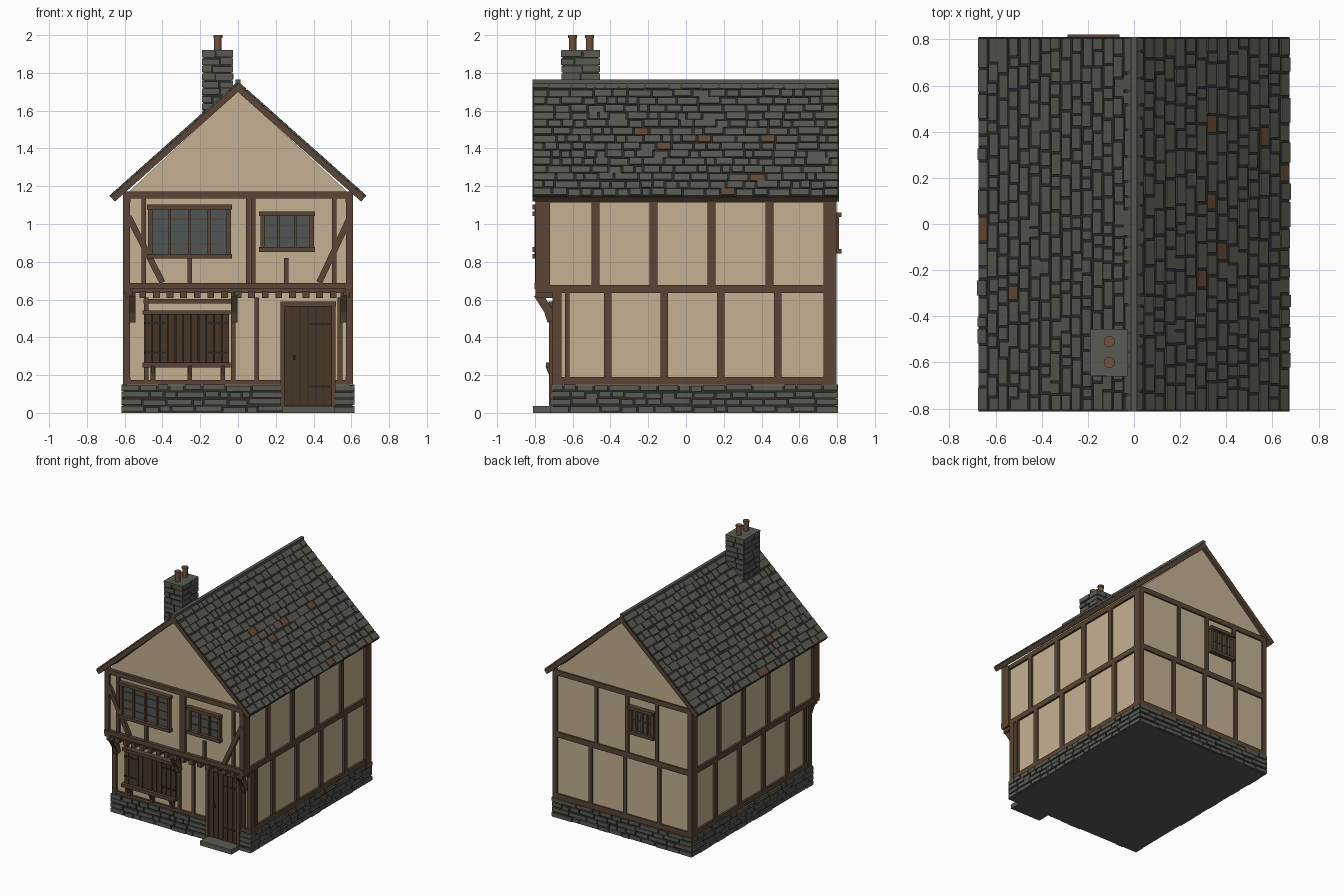
import bpy, bmesh, math, random
from mathutils import Matrix, Vector

random.seed(7)
cube = bpy.data.objects.get("Cube")
if cube:
    bpy.data.objects.remove(cube, do_unlink=True)


def material(name, r, g, b):
    m = bpy.data.materials.new(name)
    m.use_nodes = True
    m.diffuse_color = (r, g, b, 1)
    m.node_tree.nodes["Principled BSDF"].inputs["Base Color"].default_value = (r, g, b, 1)
    return m


PLASTER = material("plaster", .55, .44, .29)
TIMBER = material("timber", .1, .06, .035)
BOARD = material("dark boards", .065, .037, .02)
STONE = material("grey stone", .1, .105, .088)
SLATE = material("roof slate", .1, .098, .082)
MORTAR = material("dark joints", .025, .026, .022)
GLASS = material("window glass", .08, .09, .085)
RUST = material("rusty slate", .13, .07, .035)
CLAY = material("clay", .16, .085, .05)
IRON = material("dark iron", .03, .022, .016)


class Part:
    """Collects boxes into one named object."""

    def __init__(self, name, *mats):
        self.name, self.mats, self.bm = name, mats, bmesh.new()

    def put(self, matrix, index=0):
        verts = bmesh.ops.create_cube(self.bm, size=1, matrix=matrix)["verts"]
        for f in {f for v in verts for f in v.link_faces}:
            f.material_index = index

    def box(self, x, y, z, index=0):
        lo, hi = (Vector(c) for c in zip(x, y, z))
        self.put(Matrix.Translation((lo + hi) / 2) @ Matrix.Diagonal((*(hi - lo), 1)), index)

    def beam(self, p, q, width, depth):
        p, q = Vector(p), Vector(q)
        d = q - p
        self.put(Matrix.Translation((p + q) / 2) @ d.to_track_quat("Z", "Y").to_matrix().to_4x4()
                 @ Matrix.Diagonal((depth, width, d.length, 1)))

    def slab(self, origin, axes, size, index=0):
        """Box with one corner at origin, along the three given axes."""
        rot = Matrix(axes).transposed()
        mid = origin + rot @ (Vector(size) / 2)
        self.put(Matrix.Translation(mid) @ rot.to_4x4() @ Matrix.Diagonal((*size, 1)), index)

    def masonry(self, origin, axes, length, height, rows, widths, gap, depth, odd=0):
        """Courses of uneven blocks on a plane: axes are along, up and out."""
        origin, axes = Vector(origin), [Vector(a) for a in axes]
        h = height / rows
        for r in range(rows):
            s = 0
            while s < length - .001:
                w = random.uniform(*widths)
                if length - s - w < widths[0]:
                    w = length - s
                drop = random.uniform(0, gap)
                corner = origin + axes[0] * (s + gap / 2) + axes[1] * (r * h + drop)
                self.slab(corner, axes, (w - gap, h - gap, depth * random.uniform(.8, 1)),
                          1 if random.random() < odd else 0)
                s += w

    def done(self):
        bmesh.ops.recalc_face_normals(self.bm, faces=self.bm.faces)
        mesh = bpy.data.meshes.new(self.name)
        self.bm.to_mesh(mesh)
        self.bm.free()
        for m in self.mats:
            mesh.materials.append(m)
        ob = bpy.data.objects.new(self.name, mesh)
        bpy.context.collection.objects.link(ob)
        return ob


X, Y, Z = Vector((1, 0, 0)), Vector((0, 1, 0)), Vector((0, 0, 1))
W, LOW, UP, BACK = .59, -.69, -.775, .785   # wall planes
SILL, MID, TOP = (.15, .19), (.635, .678), (1.115, 1.15)

# Plaster walls: lower box and gabled upper storey
p = Part("lower_wall", PLASTER)
p.box((-W, W), (LOW, BACK), (.1, .65))
p.done()
p = Part("upper_wall", PLASTER)
outline = [(-W, .64), (W, .64), (W, 1.16), (0, 1.705), (-W, 1.16)]
face = p.bm.faces.new([p.bm.verts.new((x, UP, z)) for x, z in outline])
new = bmesh.ops.extrude_face_region(p.bm, geom=[face])["geom"]
bmesh.ops.translate(p.bm, vec=Y * (BACK - UP), verts=[v for v in new if isinstance(v, bmesh.types.BMVert)])
p.done()

# Stone plinth with a gap for the door, and the doorstep
p = Part("plinth_core", MORTAR)
p.box((-.605, .605), (-.705, .792), (.004, .145))
p.done()
p = Part("plinth_stones", STONE)
p.box((-.61, .61), (-.71, .795), (0, .004))
for s in (-1, 1):
    p.masonry((s * .605, -.717, 0), (Y, Z, X * s), 1.52, .152, 4, (.06, .17), .009, .013)
for x, length in ((-.615, .855), (.5, .115)):
    p.masonry((x, -.705, 0), (X, Z, -Y), length, .152, 4, (.05, .17), .009, .013)
p.masonry((-.615, .792, 0), (X, Z, Y), 1.23, .152, 4, (.06, .17), .009, .013)
p.box((.235, .51), (-.81, -.7), (0, .036))
p.done()

# Side timbers, the same on both sides
p = Part("side_timbers", TIMBER)
for s in (-1, 1):
    x = sorted((s * .57, s * .606))
    for rail, start in ((SILL, -.71), (MID, -.795), (TOP, -.8)):
        p.box(x, (start, .795), rail)
    for i in range(4):
        p.box(x, (-.5 + i * .307, -.458 + i * .307), (MID[1], TOP[0]))
        p.box(x, (-.435 + i * .3, -.395 + i * .3), (SILL[1], MID[0]))
    p.box(x, (-.64, -.618), (SILL[1], MID[0]))
    for y, z in (((-.797, -.72), (MID[0], TOP[1])), ((-.707, -.66), (SILL[0], MID[0])),
                 ((.727, .797), (SILL[0], TOP[1]))):
        p.box(sorted((s * .572, s * .61)), y, z)
p.done()

# Back timbers
p = Part("back_timbers", TIMBER)
y = (BACK - .02, BACK + .012)
for z in (SILL, MID, (1.125, 1.165)):
    p.box((-.605, .605), y, z)
for low, high in ((.28, .23), (-.02, -.04), (-.32, -.3)):
    p.box((low - .015, low + .015), y, (SILL[1], MID[0]))
    p.box((high - .015, high + .015), y, (MID[1], 1.13))
p.done()

# Front timbers: beams, studs, braces
p = Part("front_timbers", TIMBER)
y = (-.793, -.76)
p.box((-.61, .61), (-.8, -.76), (1.135, 1.172))
p.box((-.61, .61), (-.803, -.76), (.655, .688))
for x in (-.5, .055, .08, .51):
    p.box((x - .012, x + .012), y, (.68, 1.14))
for x in (-.255, .255):
    p.box((x - .012, x + .012), y, (.68, .82))
p.beam((-.58, -.785, 1.04), (-.4, -.785, .69), .032, .03)
p.beam((.59, -.785, 1.03), (.43, -.785, .69), .032, .03)
y = (-.706, -.67)
p.box((-.61, .24), y, (.15, .175))
p.box((.51, .61), y, (.15, .175))
p.box((-.5, -.03), y, (.58, .602))
for x in (-.485, -.025, .1, .54):
    p.box((x - .012, x + .012), y, (.16, .61))
p.done()

# Jetty: joist ends and curved brackets
p = Part("jetty_joists", TIMBER)
p.box((-.6, .6), (-.785, -.68), (.635, .66))
for i in range(17):
    x = -.576 + i * .072
    p.box((x - .018, x + .018), (-.797, -.68), (.607, .645))
p.done()
p = Part("jetty_brackets", TIMBER)
for x in (-.56, -.02, .56):
    p.beam((x, -.712, .485), (x, -.735, .56), .045, .034)
    p.beam((x, -.725, .535), (x, -.785, .63), .045, .034)
p.done()


def window(name, x0, x1, z0, z1, wall, out, cols, rows, lead):
    """Framed window; out is -1 at the front and 1 at the back."""
    def deep(a, b):
        return sorted((wall + out * a, wall + out * b))
    w = Part(name, TIMBER, GLASS)
    w.box((x0, x1), deep(0, .008), (z0, z1), 1)
    for x in (x0, x1):
        w.box((x - .012, x + .012), deep(0, .026), (z0, z1))
    for z in (z0, z1):
        w.box((x0 - .018, x1 + .018), deep(0, .037), (z - .012, z + .012))
    for i in range(1, cols):
        x = x0 + (x1 - x0) * i / cols
        w.box((x - .007, x + .007), deep(0, .022), (z0, z1))
    for i in range(1, rows):
        z = z0 + (z1 - z0) * i / rows
        w.box((x0, x1), deep(0, .014), (z - lead, z + lead))
    w.done()


window("large_front_window", -.465, -.05, .83, 1.09, UP, -1, 4, 4, .003)
window("small_front_window", .13, .39, .865, 1.055, UP, -1, 3, 3, .004)
window("back_window", -.27, -.08, .855, 1.05, BACK, 1, 4, 2, .004)


def planks(part, x0, x1, y, z, count):
    step = (x1 - x0) / count
    for i in range(count):
        part.box((x0 + i * step + .002, x0 + (i + 1) * step - .002), y, z)


# Door with frame, planks and hinges
p = Part("door_frame", TIMBER)
for x in (.235, .506):
    p.box((x - .011, x + .011), (-.724, -.68), (.036, .59))
p.box((.225, .52), (-.728, -.68), (.562, .59))
p.done()
p = Part("door", BOARD, IRON)
p.box((.24, .5), (-.709, -.68), (.036, .57), 1)
planks(p, .245, .496, (-.715, -.69), (.045, .562), 6)
for z in (.14, .47):
    p.box((.38, .495), (-.72, -.71), (z - .006, z + .006), 1)
p.box((.292, .304), (-.724, -.71), (.28, .305), 1)
p.done()

# Shop shutters, rails and shelf
p = Part("shop_shutters", BOARD, IRON)
p.box((-.49, -.05), (-.706, -.69), (.25, .53), 1)
planks(p, -.495, -.045, (-.717, -.7), (.255, .525), 11)
for x in (-.495, -.16):
    for z in (.32, .475):
        p.box((x, x + .11), (-.722, -.71), (z - .006, z + .006), 1)
p.done()
p = Part("shop_shelf", TIMBER)
p.box((-.505, -.04), (-.73, -.69), (.52, .543))
p.box((-.505, -.04), (-.742, -.69), (.24, .266))
for x in (-.45, -.255, -.08):
    p.box((x - .012, x + .012), (-.722, -.69), (.175, .245))
    p.beam((x, -.71, .19), (x, -.735, .25), .02, .022)
p.done()

# Roof: timber deck, dark underlay and slate courses on both slopes
RIDGE, LEN, Y0, DEPTH = 1.755, .91, -.812, 1.622
deck = Part("roof_deck", TIMBER, MORTAR)
slates = Part("roof_slates", SLATE, RUST)
for s in (-1, 1):
    down = Vector((s * .68, 0, -.605)).normalized()
    out = Vector((s * .605, 0, .68)).normalized()
    axes = (Y, down, out)
    top = Vector((0, Y0, RIDGE))
    deck.slab(top - out * .042, axes, (DEPTH, LEN, .03))
    deck.slab(top - out * .012, axes, (DEPTH, LEN, .005), 1)
    slates.masonry(top - out * .007, axes, DEPTH, LEN, 15, (.045, .13), .01, .008, .012)
deck.done()
slates.done()
p = Part("ridge_cap", SLATE)
p.box((-.013, .013), (Y0, Y0 + DEPTH), (1.73, 1.765))
p.done()

# Chimney and its pots
p = Part("chimney_core", MORTAR)
p.box((-.182, -.034), (-.652, -.463), (1.5, 1.912))
p.done()
p = Part("chimney_stones", STONE)
for s, x in ((-1, -.182), (1, -.034)):
    p.masonry((x, -.66, 1.52), (Y, Z, X * s), .205, .4, 10, (.05, .12), .008, .009)
for s, y in ((-1, -.652), (1, -.463)):
    p.masonry((-.19, y, 1.52), (X, Z, Y * s), .164, .4, 10, (.05, .1), .008, .009)
p.box((-.19, -.026), (-.66, -.455), (1.91, 1.922))
p.done()
for name, y in (("front_chimney_pot", -.6), ("rear_chimney_pot", -.51)):
    p = Part(name, CLAY)
    for r, z, h in ((.02, 1.955, .09), (.024, 1.993, .014)):
        bmesh.ops.create_cone(p.bm, cap_ends=True, segments=16, radius1=r, radius2=r, depth=h,
                              matrix=Matrix.Translation((-.107, y, z)))
    pot = p.done()
    bpy.context.view_layer.objects.active = pot
    pot.select_set(True)
    bpy.ops.object.shade_smooth_by_angle(angle=math.radians(40))
    pot.select_set(False)
